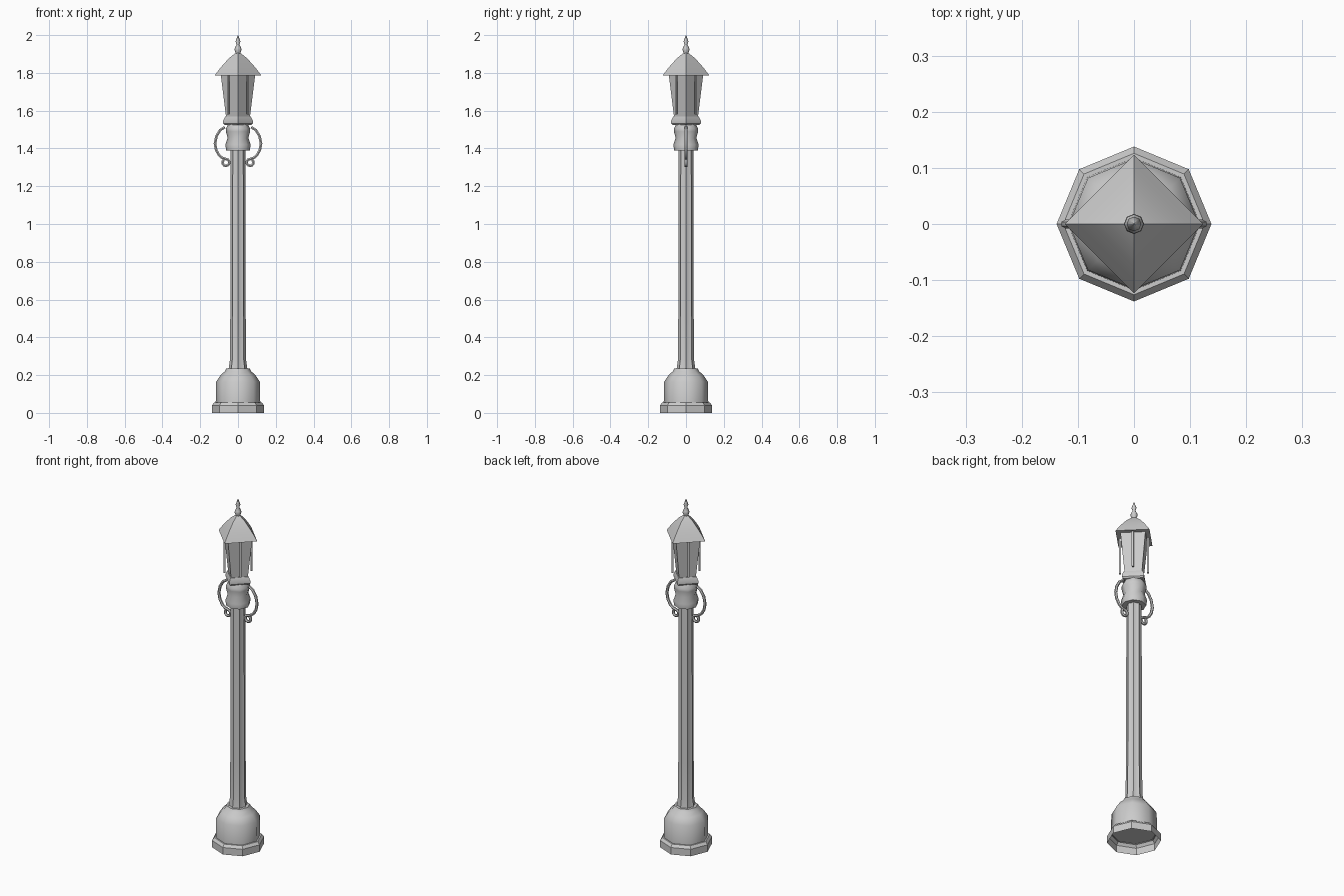
import bpy, bmesh, math

cube = bpy.data.objects.get("Cube")
if cube:
    bpy.data.objects.remove(cube, do_unlink=True)

grey = bpy.data.materials.new("grey_metal")
grey.use_nodes = True
colour = (0.6, 0.6, 0.6, 1)
grey.diffuse_color = colour
bsdf = next(n for n in grey.node_tree.nodes if n.type == "BSDF_PRINCIPLED")
bsdf.inputs["Base Color"].default_value = colour


def smooth(obj, degrees):
    bpy.ops.object.select_all(action="DESELECT")
    obj.select_set(True)
    bpy.context.view_layer.objects.active = obj
    bpy.ops.object.shade_smooth_by_angle(angle=math.radians(degrees))


def turned(name, profile, sides=8, flute=1.0, cap_bottom=True, angle=30):
    """Sweep (radius, height) points round z; flute scales every second corner."""
    bm = bmesh.new()
    rings = []
    for r, z in profile:
        ring = []
        for i in range(sides):
            a = math.tau * i / sides
            k = r * (flute if i % 2 else 1)
            ring.append(bm.verts.new((k * math.cos(a), k * math.sin(a), z)))
        rings.append(ring)
    for low, high in zip(rings, rings[1:]):
        for i in range(sides):
            j = (i + 1) % sides
            bm.faces.new((low[i], low[j], high[j], high[i]))
    if cap_bottom:
        bm.faces.new(rings[0][::-1])
    bm.faces.new(rings[-1])
    mesh = bpy.data.meshes.new(name)
    bm.to_mesh(mesh)
    bm.free()
    mesh.materials.append(grey)
    obj = bpy.data.objects.new(name, mesh)
    bpy.context.collection.objects.link(obj)
    smooth(obj, angle)
    return obj


# Hollow octagonal foot and rounded base
turned("plinth", [(0.138, 0), (0.138, 0.04), (0.126, 0.055), (0.116, 0.055)],
       cap_bottom=False)
turned("base", [(0.118, 0.05), (0.116, 0.165), (0.092, 0.2), (0.07, 0.22), (0.062, 0.235)],
       cap_bottom=False, angle=50)

# Fluted column, flared at the foot
turned("column", [(0.05, 0.23), (0.043, 0.28), (0.041, 0.5), (0.039, 1.4)],
       sides=16, flute=0.84)

# Waisted collar below the lantern
turned("collar", [(0.063, 1.39), (0.067, 1.42), (0.055, 1.455), (0.064, 1.49),
                  (0.064, 1.505), (0.052, 1.53)], angle=50)

# Square lantern with its corners on the axes
turned("lantern_tray", [(0.07, 1.525), (0.079, 1.533), (0.079, 1.547), (0.068, 1.568)], sides=4)
turned("lantern_body", [(0.063, 1.565), (0.091, 1.79)], sides=4)
turned("roof", [(0.123, 1.787), (0.1, 1.818), (0.075, 1.848), (0.045, 1.88), (0.012, 1.906)],
       sides=4, angle=40)
turned("finial", [(0.01, 1.9), (0.018, 1.92), (0.017, 1.932), (0.007, 1.95),
                  (0.013, 1.966), (0.001, 2.0)], angle=50)

# Upright bars hanging from the roof, one in front of each lantern face
for sx in (-1, 1):
    for sy in (-1, 1):
        bar = turned(f"lantern_bar_{'left' if sx > 0 else 'right'}_{'back' if sy > 0 else 'front'}",
                     [(0.007, 1.58), (0.007, 1.8)], sides=4)
        bar.location = (sx * 0.051, sy * 0.051, 0)

# Scrolled side brackets, each ending in a small curl
sweep = [(0.07, 1.513), (0.095, 1.497), (0.114, 1.465), (0.122, 1.425),
         (0.115, 1.39), (0.1, 1.364), (0.083, 1.35)]
for i in range(10):
    a = math.radians(90 + 36 * i)
    sweep.append((0.064 + 0.018 * math.cos(a), 1.326 + 0.018 * math.sin(a)))
for side, label in ((1, "left"), (-1, "right")):
    curve = bpy.data.curves.new(f"scroll_bracket_{label}", "CURVE")
    curve.dimensions = "3D"
    curve.bevel_depth = 0.008
    curve.bevel_resolution = 1
    curve.use_fill_caps = True
    spline = curve.splines.new("POLY")
    spline.points.add(len(sweep) - 1)
    for point, (x, z) in zip(spline.points, sweep):
        point.co = (side * x, 0, z, 1)
    curve.materials.append(grey)
    bracket = bpy.data.objects.new(curve.name, curve)
    bpy.context.collection.objects.link(bracket)
    bpy.ops.object.select_all(action="DESELECT")
    bracket.select_set(True)
    bpy.context.view_layer.objects.active = bracket
    bpy.ops.object.convert(target="MESH")
    smooth(bpy.context.view_layer.objects.active, 50)
